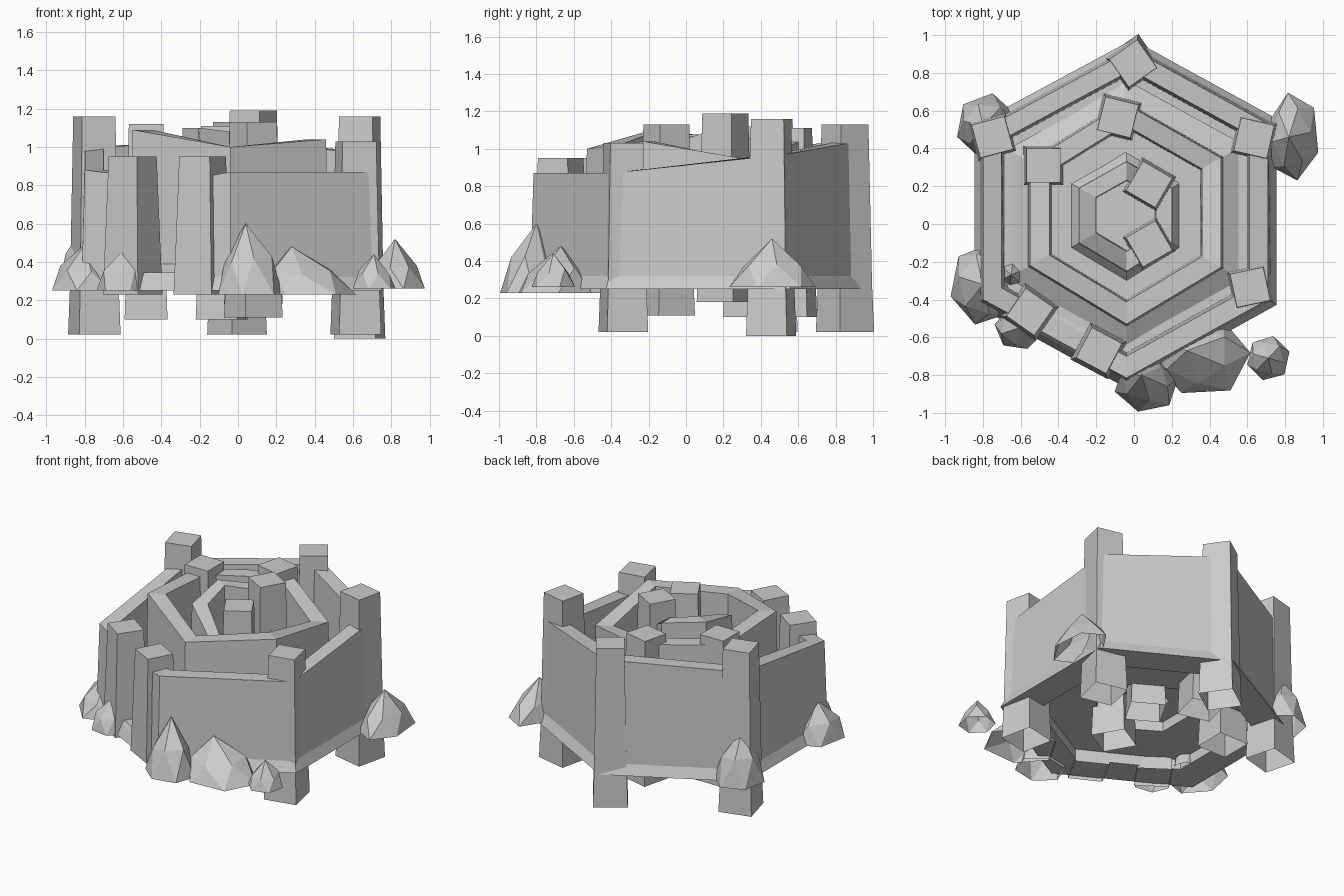
import bpy, bmesh, math, random
random.seed(4)


def finish(bm, name):
    bmesh.ops.recalc_face_normals(bm, faces=bm.faces)
    me = bpy.data.meshes.new(name)
    bm.to_mesh(me)
    bm.free()
    ob = bpy.data.objects.new(name, me)
    bpy.context.collection.objects.link(ob)
    return ob


def bridge(bm, a, b):
    n = len(a)
    for i in range(n):
        j = (i + 1) % n
        bm.faces.new((a[i], a[j], b[j], b[i]))


# closed wall swept through stations (x, y, top height); low stations make a gate
# each wall carries a flat terrace on its inside that meets the next wall
def wall(name, centre, stations, z0, out_base, inner, in_base):
    bm = bmesh.new()
    cx, cy = centre
    rings = []
    for x, y, top in stations:
        foot = z0 + 0.07
        profile = [(out_base, z0), (1.02, foot), (1, top),
                   (inner, top), (inner - 0.02, foot + 0.02),
                   (in_base, foot + 0.02), (in_base, z0)]
        rings.append([bm.verts.new((cx + (x - cx) * s, cy + (y - cy) * s, z))
                      for s, z in profile])
    for i, r in enumerate(rings):
        bridge(bm, r, rings[(i + 1) % len(rings)])
    finish(bm, name)


# three nested hexagonal walls, each one step higher
wall("outer_wall", (-0.04, 0.07),
     [(-0.04, -0.815, 0.87), (0.71, -0.40, 0.87), (0.71, 0.53, 0.97),
      (-0.01, 0.925, 1.04), (-0.80, 0.50, 1.0), (-0.80, -0.40, 0.88),
      (-0.55, -0.535, 0.85), (-0.545, -0.538, 0.345),
      (-0.205, -0.725, 0.345), (-0.20, -0.728, 0.84)],
     0.25, 1.06, 0.87, 0.79)
wall("middle_wall", (-0.04, 0.06),
     [(-0.04, -0.53, 1.0), (0.46, -0.23, 1.04), (0.46, 0.35, 0.94),
      (-0.05, 0.64, 1.05), (-0.55, 0.33, 1.06), (-0.55, -0.22, 1.09)],
     0.32, 1.25, 0.80, 0.55)
wall("inner_wall", (-0.04, 0.05),
     [(-0.04, -0.25, 0.9), (0.09, -0.17, 0.9), (0.10, -0.165, 0.49),
      (0.20, -0.10, 0.49), (0.20, 0.19, 0.49), (0.10, 0.25, 0.49),
      (0.09, 0.255, 1.0), (-0.04, 0.33, 1.08), (-0.29, 0.19, 1.1),
      (-0.29, -0.10, 1.04)],
     0.39, 1.22, 0.65, 0.56)

# courtyard floor in the middle
bm = bmesh.new()
bmesh.ops.create_cone(bm, cap_ends=True, segments=6, radius1=0.19, radius2=0.19, depth=0.03)
bmesh.ops.translate(bm, verts=bm.verts, vec=(-0.04, 0.05, 0.46))
finish(bm, "courtyard_floor")

# tapered square towers, open below: x, y, turn in degrees, bottom, top
towers = [
    (-0.005, 0.85, 35, 0.02, 1.13), (-0.75, 0.46, 15, 0.02, 1.16),
    (0.635, 0.455, -13, 0.0, 1.16), (0.615, -0.335, 12, 0.02, 1.03),
    (-0.55, -0.465, -35, 0.23, 0.95), (-0.185, -0.67, -28, 0.23, 0.95),
    (-0.48, 0.31, 0, 0.10, 1.12), (-0.085, 0.565, -14, 0.10, 1.11),
    (0.08, 0.21, -30, 0.18, 1.19), (0.08, -0.105, 30, 0.11, 1.13),
]
for k, (x, y, turn, z0, z1) in enumerate(towers):
    bm = bmesh.new()
    loops = []
    for w, z in ((0.112, z0), (0.104, z0 + 0.25), (0.09, z1)):
        loops.append([bm.verts.new((
            x + w * 1.414 * math.cos(math.radians(turn + 45 + 90 * i)),
            y + w * 1.414 * math.sin(math.radians(turn + 45 + 90 * i)), z))
            for i in range(4)])
    bridge(bm, loops[0], loops[1])
    bridge(bm, loops[1], loops[2])
    bm.faces.new(loops[2])
    finish(bm, f"tower_{k + 1}")

# faceted boulders, open below: x, y, radius x, radius y, bottom, peak, peak shift x, y
rocks = [
    (0.07, -0.85, 0.17, 0.15, 0.23, 0.60, -0.03, 0.05),
    (0.36, -0.70, 0.25, 0.21, 0.23, 0.48, -0.08, 0.03),
    (0.71, -0.71, 0.115, 0.12, 0.26, 0.44, 0.0, 0.0),
    (0.84, 0.46, 0.14, 0.23, 0.26, 0.52, -0.02, 0.0),
    (-0.80, -0.32, 0.18, 0.22, 0.25, 0.49, 0.0, 0.0),
    (-0.61, -0.55, 0.13, 0.12, 0.25, 0.45, 0.0, 0.0),
    (-0.78, 0.52, 0.16, 0.17, 0.25, 0.60, -0.02, 0.0),
    (-0.65, -0.27, 0.07, 0.08, 0.25, 0.45, 0.0, 0.0),
]
for k, (x, y, rx, ry, z0, z1, px, py) in enumerate(rocks):
    bm = bmesh.new()
    n = 6
    phase = random.uniform(0, 1)
    loops = []
    for s, h, jit in ((1.03, 0.0, 0.0), (0.74, 0.48, 0.07)):
        ring = []
        for i in range(n):
            a = math.tau * (i + h) / n + phase
            q = s * random.uniform(0.95, 1.03)
            z = z0 + (z1 - z0) * (h + random.uniform(-jit, jit))
            ring.append(bm.verts.new((x + px * h + rx * q * math.cos(a),
                                      y + py * h + ry * q * math.sin(a), z)))
        loops.append(ring)
    lo, hi = loops
    peak = bm.verts.new((x + px, y + py, z1))
    for i in range(n):
        j = (i + 1) % n
        bm.faces.new((lo[i], lo[j], hi[i]))
        bm.faces.new((lo[j], hi[j], hi[i]))
        bm.faces.new((hi[i], hi[j], peak))
    finish(bm, f"boulder_{k + 1}")
